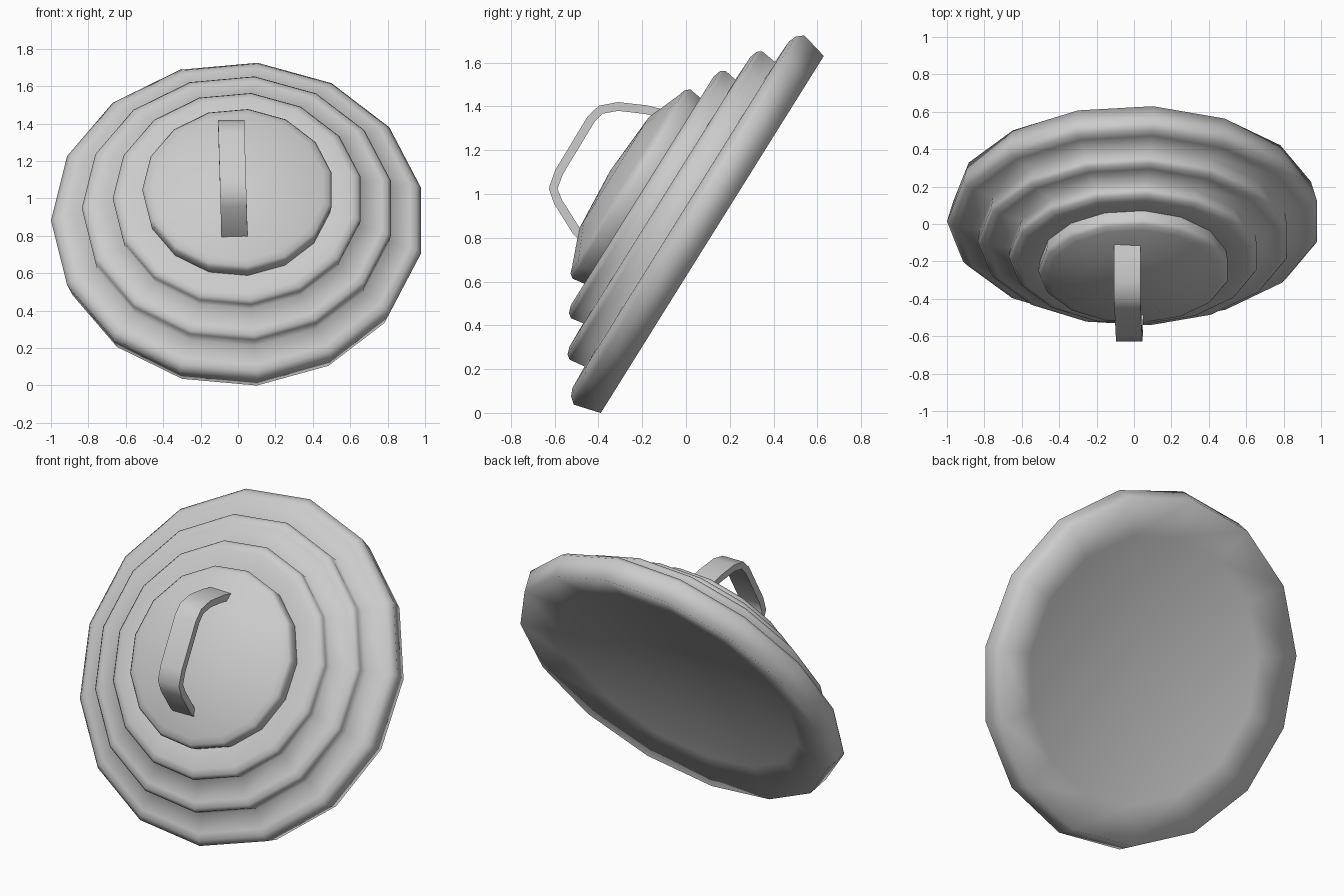
import bpy, bmesh
from math import sin, cos, pi, radians
from mathutils import Vector

cube = bpy.data.objects.get("Cube")
if cube:
    bpy.data.objects.remove(cube, do_unlink=True)

SIDES = 15

metal = bpy.data.materials.new("grey_metal")
metal.use_nodes = True
GREY = (0.6, 0.6, 0.6, 1)
metal.diffuse_color = GREY
metal.node_tree.nodes["Principled BSDF"].inputs["Base Color"].default_value = GREY


def finish(name, bm, angle):
    bmesh.ops.recalc_face_normals(bm, faces=bm.faces)
    mesh = bpy.data.meshes.new(name)
    bm.to_mesh(mesh)
    bm.free()
    mesh.materials.append(metal)
    ob = bpy.data.objects.new(name, mesh)
    bpy.context.collection.objects.link(ob)
    bpy.ops.object.select_all(action='DESELECT')
    ob.select_set(True)
    bpy.context.view_layer.objects.active = ob
    bpy.ops.object.shade_smooth_by_angle(angle=radians(angle))
    return ob


def lathe(bm, profile):
    """Turn (radius, height) points around z; both ends close on the axis."""
    rings = []
    for r, h in profile:
        if r == 0:
            rings.append([bm.verts.new((0, 0, h))] * SIDES)
        else:
            angles = [pi + 2 * pi * k / SIDES for k in range(SIDES)]
            rings.append([bm.verts.new((r * cos(a), r * sin(a), h)) for a in angles])
    for low, high in zip(rings, rings[1:]):
        for k in range(SIDES):
            n = (k + 1) % SIDES
            quad = dict.fromkeys((low[k], low[n], high[n], high[k]))
            bm.faces.new(list(quad))


# Stepped lid: shallow hollow underside, rolled rim, three steps and a low dome
profile = [(0, 0.12), (0.4, 0.1), (0.75, 0.05), (0.967, 0), (1.0, 0.125), (0.975, 0.155), (0.94, 0.17)]
for r, base, top in ((0.835, 0.175, 0.25), (0.67, 0.285, 0.345), (0.512, 0.37, 0.435)):
    profile += [(r - 0.01, base), (r, top), (r - 0.015, top + 0.02), (r - 0.05, top + 0.032)]
profile += [(0.3, 0.53), (0, 0.55)]
bm = bmesh.new()
lathe(bm, profile)
lid = finish("lid", bm, 100)
lid.location = (0, 0.12, 0.815)
lid.rotation_euler = (radians(58), 0, 0)

# Strap handle: a flat band swept along a bent path in the yz plane
path = [Vector(p) for p in ((-0.08, 1.36), (-0.18, 1.385), (-0.31, 1.4), (-0.39, 1.385),
                            (-0.435, 1.34), (-0.58, 1.1), (-0.607, 1.025),
                            (-0.585, 0.965), (-0.5, 0.83), (-0.44, 0.77))]
WIDTH, THICK = 0.14, 0.04
bm = bmesh.new()
sections = []
for i, p in enumerate(path):
    along = (path[min(i + 1, len(path) - 1)] - path[max(i - 1, 0)]).normalized()
    side = Vector((-along.y, along.x)) * THICK / 2
    mid = -0.02 - 0.03 * (p.y - 0.85)
    sections.append([bm.verts.new((mid + sx * WIDTH / 2, *(p + side * s)))
                     for sx, s in ((-1, -1), (1, -1), (1, 1), (-1, 1))])
for a, b in zip(sections, sections[1:]):
    for k in range(4):
        n = (k + 1) % 4
        bm.faces.new((a[k], a[n], b[n], b[k]))
bm.faces.new(sections[0])
bm.faces.new(sections[-1])
finish("handle", bm, 60)
